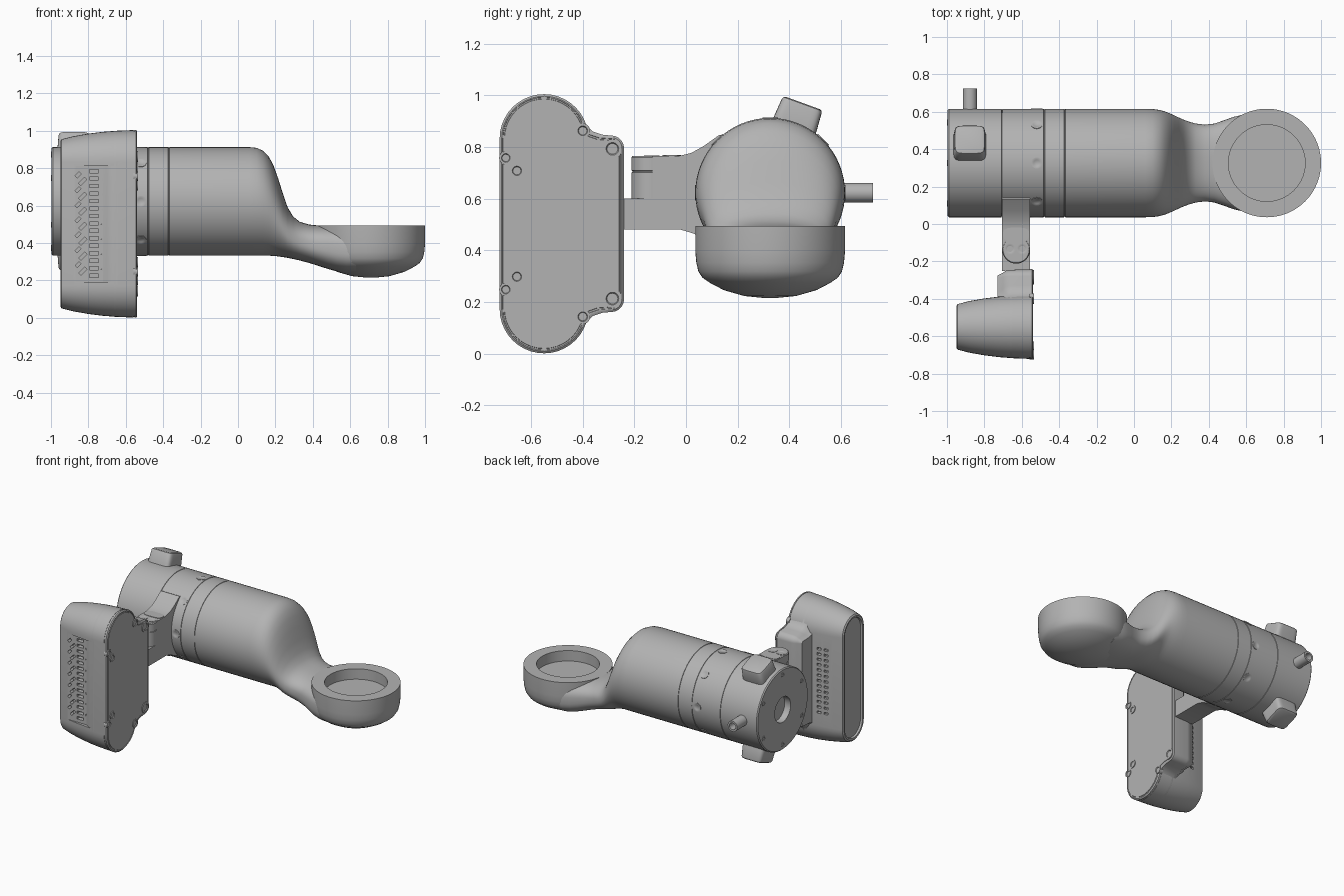
import bpy, bmesh
from math import sin, cos, pi, radians, copysign
from mathutils import Vector, Matrix

if "Cube" in bpy.data.objects:
    bpy.data.objects.remove(bpy.data.objects["Cube"])

grey = bpy.data.materials.new("light_grey")
grey.use_nodes = True
grey.diffuse_color = (0.45, 0.45, 0.45, 1)
grey.node_tree.nodes["Principled BSDF"].inputs["Base Color"].default_value = grey.diffuse_color


def activate(ob):
    bpy.ops.object.select_all(action='DESELECT')
    ob.select_set(True)
    bpy.context.view_layer.objects.active = ob


def shade(ob):
    activate(ob)
    bpy.ops.object.shade_smooth_by_angle(angle=radians(35))


def finish(name, bm):
    bmesh.ops.recalc_face_normals(bm, faces=bm.faces)
    mesh = bpy.data.meshes.new(name)
    bm.to_mesh(mesh)
    bm.free()
    mesh.materials.append(grey)
    ob = bpy.data.objects.new(name, mesh)
    bpy.context.collection.objects.link(ob)
    shade(ob)
    return ob


def loft(name, rings):
    """Skin a row of equal rings and cap both ends."""
    bm = bmesh.new()
    rows = [[bm.verts.new(p) for p in ring] for ring in rings]
    n = len(rows[0])
    for a, b in zip(rows, rows[1:]):
        for i in range(n):
            j = (i + 1) % n
            bm.faces.new((a[i], a[j], b[j], b[i]))
    bm.faces.new(rows[0])
    bm.faces.new(rows[-1])
    return finish(name, bm)


def frame(origin, direction):
    turn = Vector(direction).to_track_quat('Z', 'Y').to_matrix().to_4x4()
    return Matrix.Translation(origin) @ turn


def oval(m, a, b, h, e=2, n=64, v=0):
    """Superellipse ring; e=2 is round, higher is squarer."""
    pts = []
    for i in range(n):
        c, s = cos(2 * pi * i / n), sin(2 * pi * i / n)
        x = a * copysign(abs(c) ** (2 / e), c)
        y = b * copysign(abs(s) ** (2 / e), s)
        pts.append(m @ Vector((x, y + v, h)))
    return pts


def lathe(name, m, profile, n=64):
    return loft(name, [oval(m, r, r, h, n=n) for r, h in profile])


def boxes(name, items):
    """One mesh of boxes: centre, size, turn about y."""
    bm = bmesh.new()
    for centre, size, turn in items:
        m = Matrix.Translation(centre) @ Matrix.Rotation(turn, 4, 'Y') @ Matrix.Diagonal((*size, 1))
        bmesh.ops.create_cube(bm, size=1, matrix=m)
    return finish(name, bm)


def cut(targets, cutter):
    """Subtract the cutter; keep the uncut mesh if the solver drops it."""
    for ob in targets:
        uncut = ob.data.copy()
        mod = ob.modifiers.new("cut", 'BOOLEAN')
        mod.operation, mod.solver, mod.object = 'DIFFERENCE', 'EXACT', cutter
        mod.use_self = True
        # The cut goes before the smoothing modifier
        activate(ob)
        bpy.ops.object.modifier_apply(modifier=mod.name)
        if len(ob.data.polygons) < len(uncut.polygons) / 2:
            ob.data = uncut
        shade(ob)
    bpy.data.objects.remove(cutter)


def screw(name, origin, direction, r, h=0.006):
    lathe(name, frame(origin, direction),
          [(r, -0.02), (r, h), (r * 0.65, h), (r * 0.55, 0.001)], 20)


# Main barrel with grooves, running into the shoulder and neck
AY, AZ, R = 0.326, 0.623, 0.29
axis = frame((0, AY, 0), (1, 0, 0))
barrel = [(0.09, -0.95), (0.09, -0.997), (0.283, -0.997), (R, -0.99)]
for g in (-0.705, -0.48, -0.37):
    barrel += [(R, g - 0.003), (R - 0.003, g - 0.002), (R - 0.003, g + 0.002), (R, g + 0.003)]
rings = [oval(axis, r, r, x, v=AZ) for r, x in barrel]
# x, half width, bottom, top, squareness
neck = [(0.06, .29, .333, .913, 2), (0.1, .289, .333, .909, 2), (0.135, .284, .333, .893, 2),
        (0.165, .276, .333, .862, 2), (0.19, .266, .331, .815, 2), (0.215, .255, .329, .745, 2.05),
        (0.24, .243, .325, .665, 2.1), (0.265, .232, .321, .592, 2.2), (0.295, .221, .315, .542, 2.3),
        (0.33, .211, .307, .514, 2.4), (0.38, .205, .294, .499, 2.5), (0.43, .211, .278, .494, 2.6),
        (0.48, .228, .262, .492, 2.7), (0.53, .246, .248, .492, 2.8), (0.58, .258, .238, .492, 2.8),
        (0.63, .262, .236, .492, 2.8)]
rings += [oval(axis, a, (t - b) / 2, x, e, v=(t + b) / 2) for x, a, b, t, e in neck]
body = loft("barrel_and_neck", rings)

# Round cup with domed base and recess
cup_at = frame((0.71, AY, 0), (0, 0, 1))
cup = lathe("cup", cup_at, [(0.02, .215), (0.1, .223), (0.18, .246), (0.235, .275), (0.262, .294),
                            (0.278, .318), (0.286, .352), (R, .395), (R, .495)], 96)
cut([body, cup], lathe("recess_cutter", cup_at, [(0.205, .42), (0.205, .7)], 96))

# Barrel screws, end screws and side pipe
for i in range(8):
    d = Vector((0, cos(i * pi / 4), sin(i * pi / 4)))
    screw("barrel_screw", Vector((-0.52, AY, AZ)) + d * (R - 0.001), d, 0.03, 0.003)
for i in range(6):
    a = i * pi / 3 + pi / 6
    screw("end_screw", (-0.997, AY + 0.25 * cos(a), AZ + 0.25 * sin(a)), (-1, 0, 0), 0.016, 0.003)
lathe("side_pipe", frame((-0.877, AY, AZ), (0, 1, 0)),
      [(0.038, 0.2), (0.038, 0.399), (0.024, 0.399), (0.024, 0.33)], 32)

# Tilted square bosses above and below
for side in (1, -1):
    m = frame((-0.878, AY, AZ), (0, sin(radians(20)), side * cos(radians(20))))
    loft("square_boss", [oval(m, w, w, h, 6, 48)
                         for w, h in ((.09, .2), (.087, .29), (.082, .358), (.078, .366), (.07, .37))])

# Bracket between barrel and case
web = [(-.25, .48), (-.02, .48), (.03, .465), (.09, .435), (.25, .45), (.25, .8), (.13, .848),
       (.07, .805), (.02, .777), (-.03, .765), (-.13, .765), (-.13, .6), (-.25, .6)]
loft("bracket", [[Vector((x, y, z)) for y, z in web] for x in (-0.705, -0.555)])
pivot = frame((-0.63, -0.137, 0), (0, 0, 1))
lathe("hinge_block", pivot, [(0.074, .59), (0.074, .702), (0.071, .703), (0.071, .708),
                             (0.075, .709), (0.075, .76), (0.07, .766)], 48)
for x in (-0.663, -0.597):
    screw("hinge_screw", (x, -0.133, 0.765), (0, 0, 1), 0.03, 0.003)
loft("hinge_key", [oval(frame((-0.63, -0.055, 0), (0, 0, 1)), 0.07, 0.036, h, 3, 32)
                   for h in (.75, .769)])

# Case shell: tapered capsule with an inset end
CY, CZ, STRAIGHT = -0.55, 0.503, 0.33


def capsule(x, r, n=20):
    pts = []
    for side in (1, -1):
        for i in range(n + 1):
            a = pi * i / n + (0 if side > 0 else pi)
            pts.append(Vector((x, CY + r * cos(a), CZ + side * STRAIGHT + r * sin(a))))
    return pts


shell = loft("case_shell", [capsule(x, r) for x, r in (
    (-.935, .096), (-.948, .1), (-.95, .112), (-.943, .122), (-.88, .138), (-.8, .152),
    (-.72, .162), (-.64, .168), (-.56, .171))])

# Front vent panel and slots, rear vent holes
cut([shell], boxes("panel_cutter", [((-.76, -.74, CZ), (.22, .1, .62), 0)]))
slots = [((-.77, -.69, .225 + .04 * i), (.05, .06, .018), 0) for i in range(15)]
for i in range(7):
    for s in (1, -1):
        slots.append(((-.77 + s * .06, -.69, .25 + .08 * i), (.045, .06, .016), s * pi / 4))
        slots.append(((-.77 + s * .085, -.69, .285 + .08 * i), (.03, .06, .016), s * pi / 4))
for i in range(13):
    slots += [((x, -.39, .27 + .038 * i), (.03, .06, .016), 0) for x in (-.83, -.78)]
cut([shell], boxes("slot_cutter", slots))


# Case flange and cover plate share one outline
def outline(x, d):
    half = []
    for i in range(19):
        a = pi - i * (pi - 0.3) / 18
        half.append((CY + (.172 - d) * cos(a), STRAIGHT + (.172 - d) * sin(a)))
    half += [(-.36 - d, .357 - d), (-.325 - d, .345 - d)]
    for i in range(9):
        a = radians(75) * (1 - i / 8)
        half.append((-.29 + (.05 - d) * cos(a), .292 + (.05 - d) * sin(a)))
    return ([Vector((x, y, CZ + z)) for y, z in half]
            + [Vector((x, y, CZ - z)) for y, z in reversed(half)])


loft("case_flange", [outline(x, d) for x, d in
                     ((-.73, .036), (-.7, .02), (-.685, .01), (-.66, .005), (-.553, .003))])
loft("cover_plate", [outline(x, d) for x, d in
                     ((-.56, .008), (-.553, .008), (-.553, 0), (-.545, 0), (-.539, .008),
                      (-.539, .012), (-.542, .013), (-.542, .018), (-.539, .019))])
for y, z, r in ((-.4, .36, .029), (-.285, .29, .038), (-.698, .255, .026), (-.655, .205, .028)):
    for s in (1, -1):
        screw("cover_screw", (-.54, y, CZ + s * z), (1, 0, 0), r)
